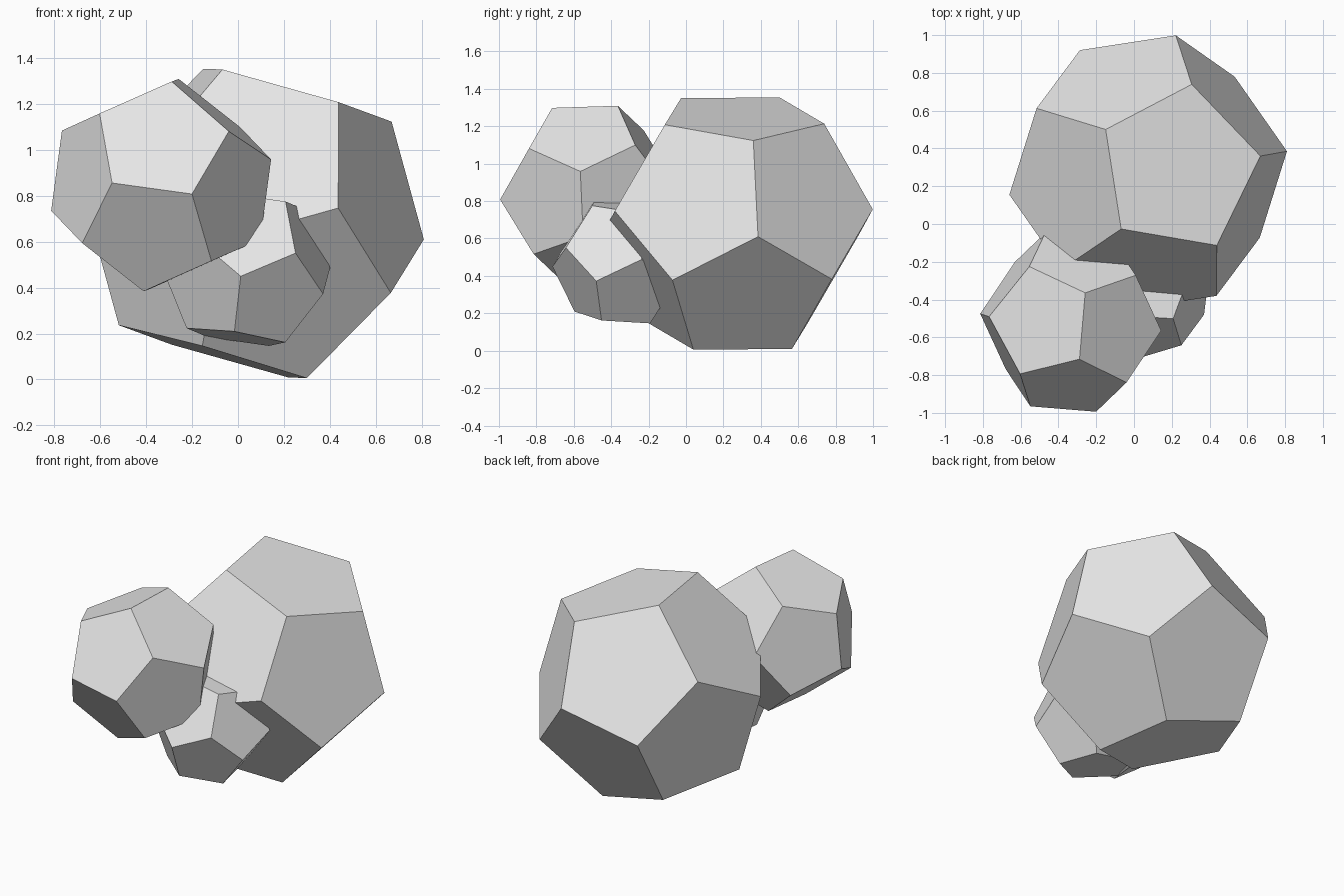
import bpy, bmesh, math
from mathutils import Vector, Matrix

cube = bpy.data.objects.get("Cube")
if cube:
    bpy.data.objects.remove(cube, do_unlink=True)

# One plain light grey for every stone
grey = bpy.data.materials.new("light grey")
grey.use_nodes = True
grey.diffuse_color = (0.8, 0.8, 0.8, 1)
grey.node_tree.nodes["Principled BSDF"].inputs["Base Color"].default_value = (0.8, 0.8, 0.8, 1)

# Polar angles of the two vertex rings above the equator of a regular dodecahedron
RINGS = (math.radians(37.377), math.radians(79.188))


def dodecahedron(name, centre, radius, face_dir, corner):
    """Regular dodecahedron with one face along face_dir, turned so that
    a corner of that face points at corner (both relative to centre)."""
    n = Vector(face_dir).normalized()
    u = Vector(corner)
    u = (u - n * u.dot(n)).normalized()
    frame = Matrix((u, n.cross(u), n)).transposed()

    bm = bmesh.new()
    for polar in RINGS:
        for i in range(5):
            a = math.tau * i / 5
            v = Vector((math.sin(polar) * math.cos(a),
                        math.sin(polar) * math.sin(a), math.cos(polar)))
            bm.verts.new(frame @ v * radius)
            bm.verts.new(frame @ -v * radius)
    bmesh.ops.convex_hull(bm, input=bm.verts)
    # Merge the hull triangles into flat pentagons
    bmesh.ops.dissolve_limit(bm, angle_limit=math.radians(5),
                             verts=bm.verts, edges=bm.edges)
    bmesh.ops.recalc_face_normals(bm, faces=bm.faces)
    mesh = bpy.data.meshes.new(name)
    bm.to_mesh(mesh)
    bm.free()
    mesh.materials.append(grey)
    obj = bpy.data.objects.new(name, mesh)
    obj.location = centre
    bpy.context.collection.objects.link(obj)
    return obj


# Three overlapping stones
dodecahedron("large_stone", (0.075, 0.27, 0.68), 0.747,
             (0.82, 0.11, 2.85), (0.595, 0.09, 0.445))
dodecahedron("medium_stone", (-0.335, -0.52, 0.847), 0.494,
             (1.235, -0.155, 1.505), (0.48, -0.045, 0.112))
dodecahedron("small_stone", (0.038, -0.339, 0.48), 0.377,
             (0.895, -0.279, 0.349), (0.332, -0.141, -0.11))
